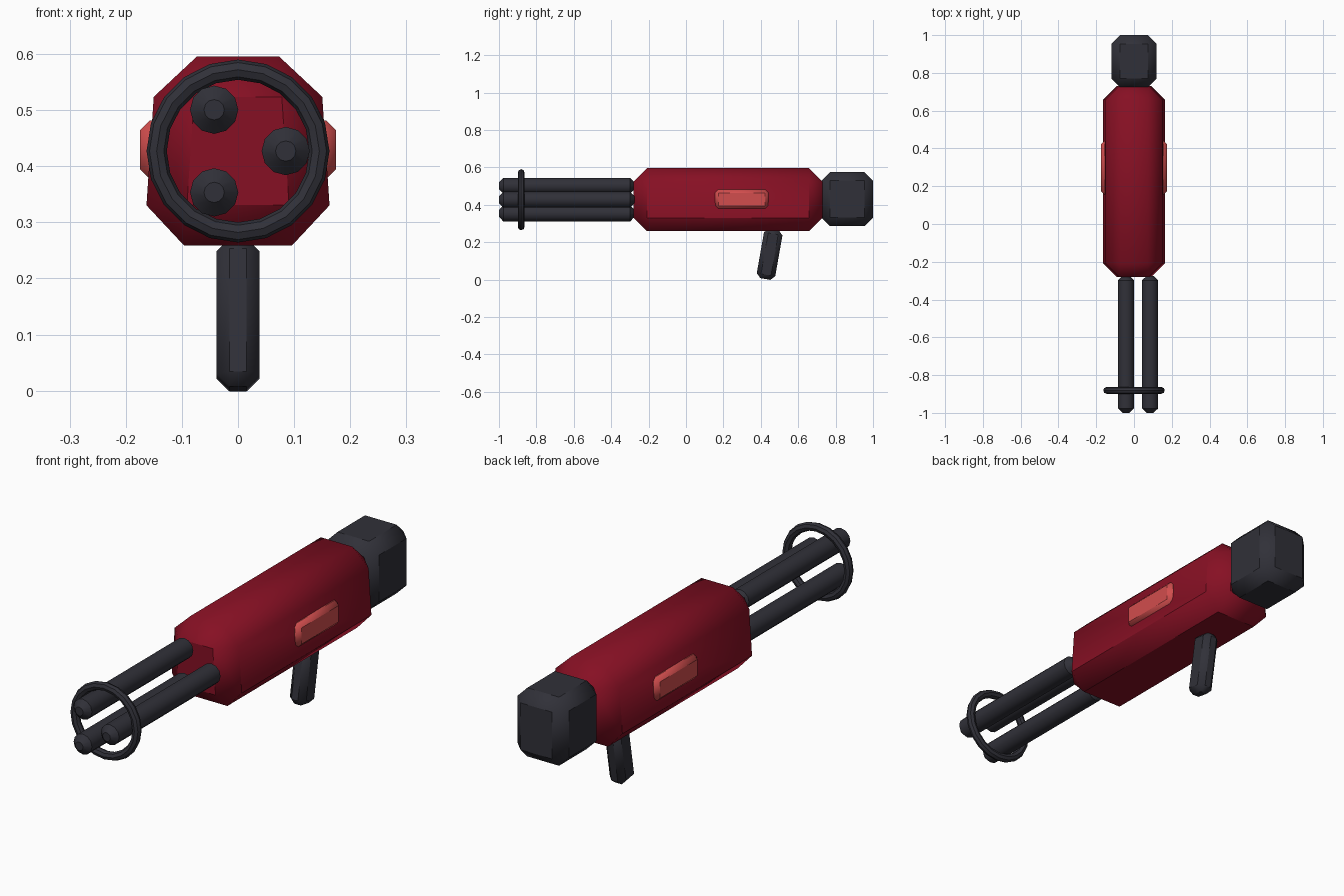
import bpy, bmesh, math
from mathutils import Matrix, Vector

if "Cube" in bpy.data.objects:
    bpy.data.objects.remove(bpy.data.objects["Cube"])


def material(name, rgb):
    m = bpy.data.materials.new(name)
    m.diffuse_color = (*rgb, 1)
    m.use_nodes = True
    m.node_tree.nodes["Principled BSDF"].inputs["Base Color"].default_value = m.diffuse_color
    return m


RED = material("deep red", (0.24, 0.005, 0.017))
CORAL = material("coral", (0.64, 0.075, 0.075))
DARK = material("dark gunmetal", (0.030, 0.030, 0.040))


def finish(bm, name, mat):
    bmesh.ops.recalc_face_normals(bm, faces=bm.faces[:])
    me = bpy.data.meshes.new(name)
    bm.to_mesh(me)
    bm.free()
    me.materials.append(mat)
    ob = bpy.data.objects.new(name, me)
    bpy.context.collection.objects.link(ob)
    bpy.ops.object.select_all(action='DESELECT')
    ob.select_set(True)
    bpy.context.view_layer.objects.active = ob
    bpy.ops.object.shade_smooth_by_angle(angle=math.radians(44))
    return ob


def chamfer_box(name, mat, centre, size, bevel, top=1.0, tilt=0.0):
    """Box with chamfered edges; top scales the upper width, tilt turns it about x."""
    bm = bmesh.new()
    bmesh.ops.create_cube(bm, size=1)
    for v in bm.verts:
        v.co = Vector(a * b for a, b in zip(v.co, size))
        if v.co.z > 0:
            v.co.x *= top
    bmesh.ops.bevel(bm, geom=bm.edges[:], offset=bevel, segments=1,
                    profile=0.5, affect='EDGES')
    bm.transform(Matrix.Translation(centre) @ Matrix.Rotation(tilt, 4, 'X'))
    return finish(bm, name, mat)


# Main housing, stock and grip
chamfer_box("body", RED, (0, 0.225, 0.427), (0.336, 1.01, 0.337), 0.072, top=0.865)
chamfer_box("stock", DARK, (0, 0.862, 0.43), (0.24, 0.276, 0.29), 0.046)
chamfer_box("grip", DARK, (0, 0.447, 0.135), (0.076, 0.10, 0.268), 0.023,
            tilt=math.radians(-10))

# Side plates
for side, label in ((-1, "left"), (1, "right")):
    chamfer_box(label + "_side_plate", CORAL, (side * 0.145, 0.298, 0.429),
                (0.06, 0.285, 0.105), 0.018)

# Three barrels around the axis
AXIS_Z = 0.427
for i in range(3):
    a = math.radians(120 * i)
    bm = bmesh.new()
    bmesh.ops.create_cone(bm, cap_ends=True, segments=12, radius1=0.043,
                          radius2=0.043, depth=0.725)
    rims = [e for e in bm.edges if abs(e.verts[0].co.z - e.verts[1].co.z) < 1e-5]
    bmesh.ops.bevel(bm, geom=rims, offset=0.024, segments=1,
                    profile=0.5, affect='EDGES')
    bm.transform(Matrix.Translation((0.085 * math.cos(a), -0.6375,
                                     AXIS_Z + 0.085 * math.sin(a)))
                 @ Matrix.Rotation(math.pi / 2, 4, 'X'))
    finish(bm, "barrel_%d" % (i + 1), DARK)

# Muzzle ring
bm = bmesh.new()
MAJOR, MINOR = 20, 8
rings = []
for i in range(MAJOR):
    a = 2 * math.pi * i / MAJOR
    ring = []
    for j in range(MINOR):
        b = 2 * math.pi * j / MINOR
        r = 0.145 + 0.018 * math.cos(b)
        ring.append(bm.verts.new((r * math.cos(a), -0.881 + 0.018 * math.sin(b),
                                  AXIS_Z + r * math.sin(a))))
    rings.append(ring)
for i in range(MAJOR):
    p, q = rings[i], rings[(i + 1) % MAJOR]
    for j in range(MINOR):
        k = (j + 1) % MINOR
        bm.faces.new((p[j], q[j], q[k], p[k]))
finish(bm, "muzzle_ring", DARK)
